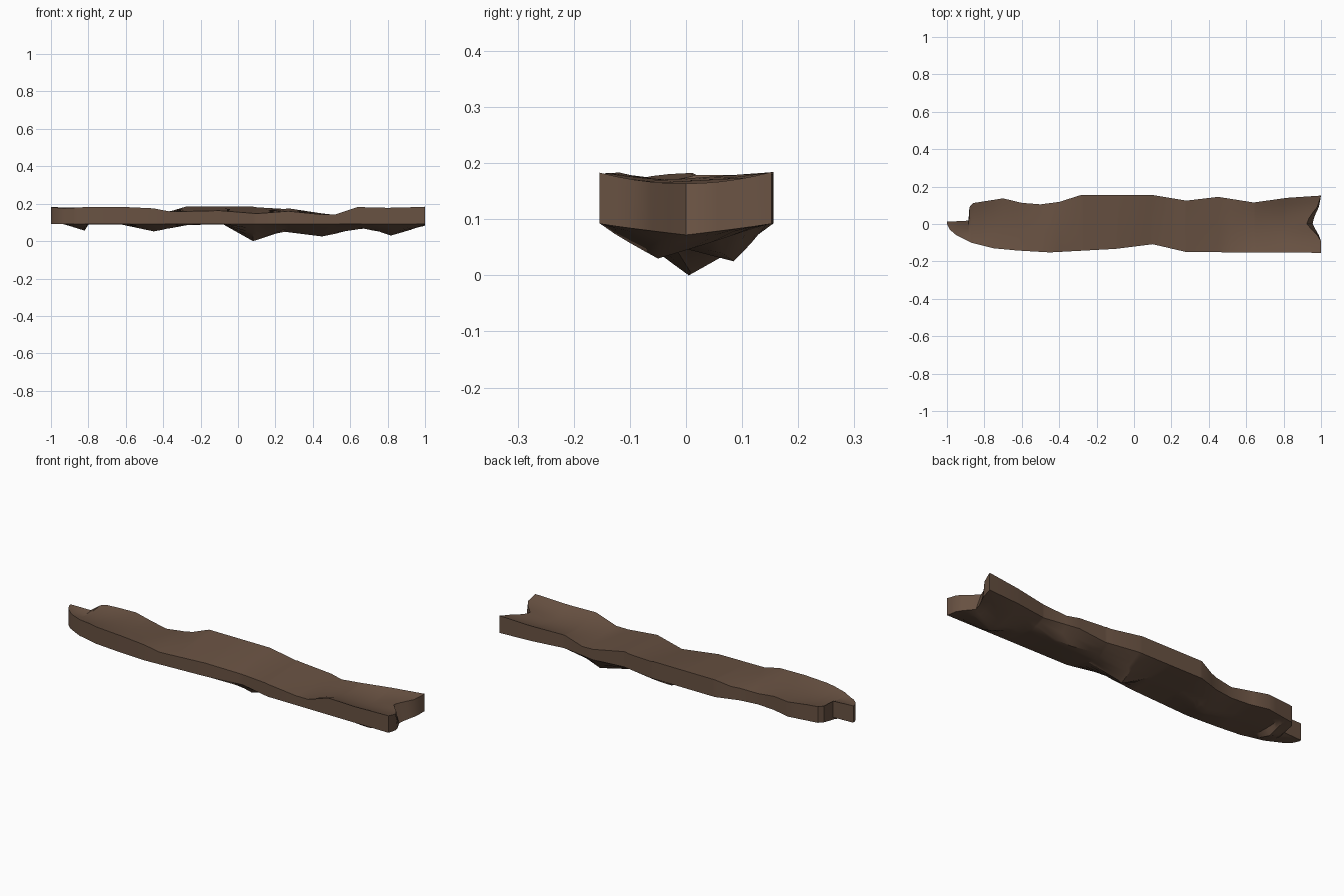
import bpy, bmesh

if "Cube" in bpy.data.objects:
    bpy.data.objects.remove(bpy.data.objects["Cube"])

bark = bpy.data.materials.new("weathered brown wood")
bark.diffuse_color = (0.14, 0.084, 0.055, 1)
bark.use_nodes = True
bark.node_tree.nodes["Principled BSDF"].inputs["Base Color"].default_value = bark.diffuse_color


def lerp(table, x):
    """Piecewise linear lookup in a list of (x, value)."""
    for (a, u), (b, v) in zip(table, table[1:]):
        if x <= b:
            return u + (v - u) * max(0, x - a) / (b - a)
    return table[-1][1]


# Outline and height profiles along the plank
front_y = [(-1, 0), (-.985, -.03), (-.95, -.06), (-.87, -.1), (-.75, -.13), (-.62, -.142),
           (-.45, -.152), (-.1, -.133), (.1, -.108), (.28, -.15), (1, -.154)]
back_y = [(-1, .012), (-.885, .018), (-.88, .09), (-.86, .112), (-.7, .137), (-.6, .113),
          (-.5, .105), (-.4, .118), (-.28, .156), (.1, .155), (.28, .125), (.45, .145),
          (.64, .115), (.82, .14), (1, .152)]
front_top = [(-1, .182), (-.93, .175), (-.8, .183), (-.6, .182), (-.45, .175), (-.36, .157),
             (-.1, .163), (.1, .147), (.27, .16), (.45, .142), (.52, .142), (.64, .182),
             (.8, .178), (1, .183)]
back_top = [(-1, .182), (-.8, .177), (-.6, .165), (-.5, .15), (-.36, .16), (-.28, .184),
            (.08, .184), (.2, .164), (.27, .175), (.45, .148), (.52, .14), (.64, .162),
            (.82, .172), (1, .184)]
groove = [(-1, 0), (-.8, .015), (-.5, 0), (.5, 0), (.64, .02), (.8, .03), (1, .02)]
keel_z = [(-1, .095), (-.93, .09), (-.82, .056), (-.8, .088), (-.62, .088), (-.45, .052),
          (-.27, .086), (-.08, .09), (.08, 0), (.25, .05), (.45, .025), (.65, .065),
          (.72, .057), (.82, .03), (.95, .06), (1, .072)]
keel_y = [(-1, 0), (-.82, 0), (-.45, -.03), (.08, .005), (.25, .03), (.45, .085),
          (.65, .03), (.82, -.05), (1, 0)]
notch = [(-.08, 0), (-.05, .018), (0, .045), (.04, .036), (.09, .012), (.15, 0)]

stations = sorted({x for t in (front_y, back_y, front_top, keel_z) for x, _ in t})
COLS = 10
EDGE = .092  # height of the lower rim


def section(bm, x):
    y0, y1 = lerp(front_y, x), lerp(back_y, x)
    z0, z1 = lerp(front_top, x), lerp(back_top, x)
    ky = min(max(lerp(keel_y, x), y0 + .2 * (y1 - y0)), y1 - .2 * (y1 - y0))
    drop = EDGE - lerp(keel_z, x)
    k = max(1, min(COLS - 1, round((ky - y0) / (y1 - y0) * COLS)))
    top, low = [], []
    for i in range(COLS + 1):
        # columns are arranged so that one always follows the keel
        s = i / k if i <= k else (COLS - i) / (COLS - k)
        y = y0 + (ky - y0) * s if i <= k else y1 + (ky - y1) * s
        t = (y - y0) / (y1 - y0)
        cut = lerp(notch, y) * max(0, (x - .8) / .2)
        dip = lerp(groove, x) * 4 * t * (1 - t)
        # the notch in the right end slopes back towards the top
        top.append(bm.verts.new((x - 1.7 * cut, y, z0 + (z1 - z0) * t - dip)))
        low.append(bm.verts.new((x - cut, y, EDGE - drop * s ** .9)))
    return top, low


# Driftwood plank: loft of the sections, closed at both ends
bm = bmesh.new()
rows = [section(bm, x) for x in stations]
for (ta, la), (tb, lb) in zip(rows, rows[1:]):
    for i in range(COLS):
        bm.faces.new((ta[i], tb[i], tb[i + 1], ta[i + 1]))
        bm.faces.new((la[i], la[i + 1], lb[i + 1], lb[i]))
    bm.faces.new((ta[0], la[0], lb[0], tb[0]))
    bm.faces.new((ta[-1], tb[-1], lb[-1], la[-1]))
for t, l in (rows[0], rows[-1]):
    for i in range(COLS):
        bm.faces.new((t[i], t[i + 1], l[i + 1], l[i]))
bmesh.ops.recalc_face_normals(bm, faces=bm.faces)
mesh = bpy.data.meshes.new("driftwood_plank")
bm.to_mesh(mesh)
bm.free()
mesh.materials.append(bark)
plank = bpy.data.objects.new("driftwood_plank", mesh)
bpy.context.collection.objects.link(plank)
bpy.context.view_layer.objects.active = plank
plank.select_set(True)
bpy.ops.object.shade_smooth_by_angle(angle=0.5)
